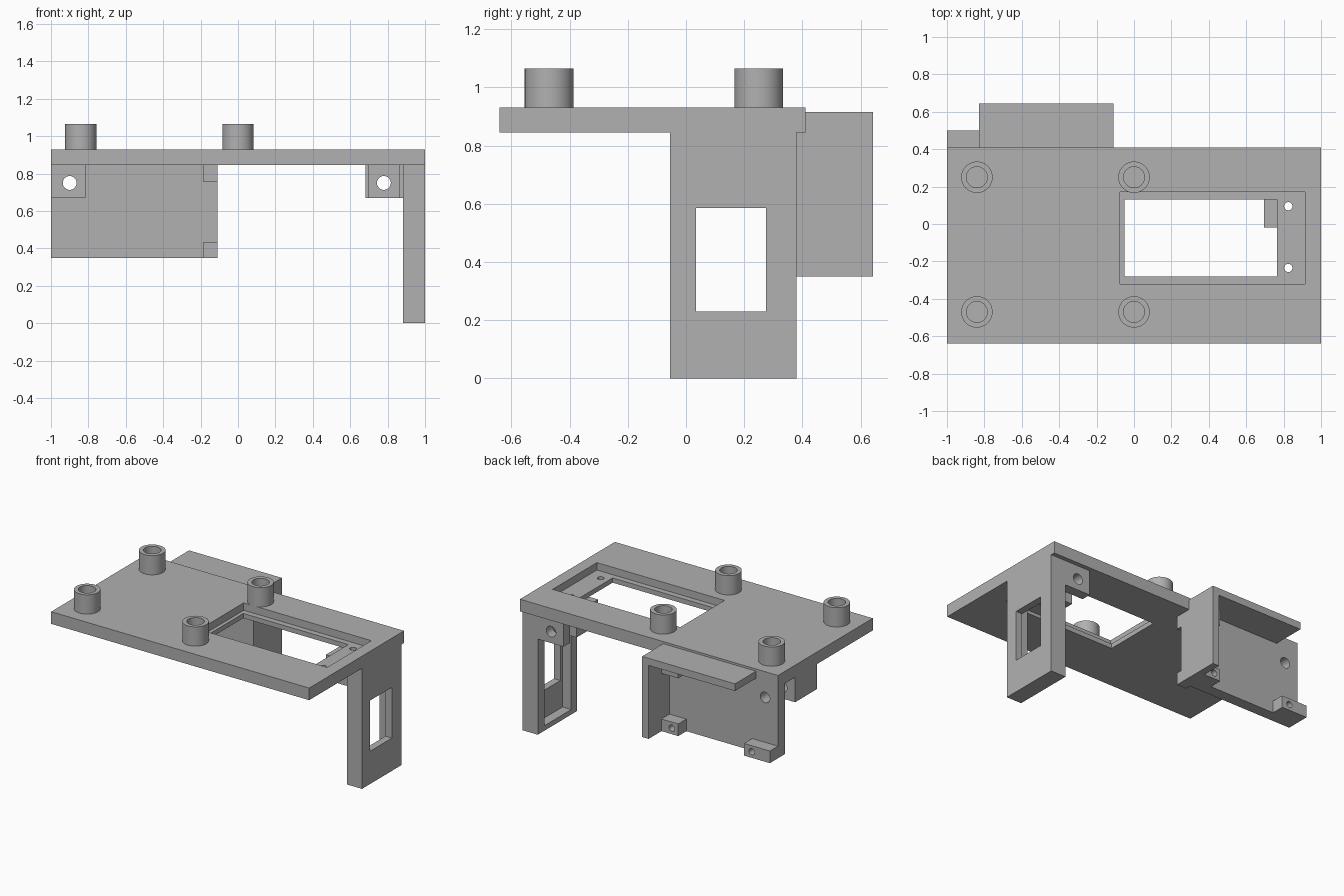
import bpy
import bmesh
from math import radians
from mathutils import Matrix, Vector

cube = bpy.data.objects.get("Cube")
if cube:
    bpy.data.objects.remove(cube, do_unlink=True)

grey = bpy.data.materials.new("plain grey")
grey.use_nodes = True
shade = (0.44, 0.44, 0.44, 1)
grey.diffuse_color = shade
grey.node_tree.nodes["Principled BSDF"].inputs["Base Color"].default_value = shade


def make(name, bm):
    mesh = bpy.data.meshes.new(name)
    bm.to_mesh(mesh)
    bm.free()
    mesh.materials.append(grey)
    obj = bpy.data.objects.new(name, mesh)
    bpy.context.collection.objects.link(obj)
    return obj


def box(name, x, y, z):
    """Box from three (low, high) ranges."""
    bm = bmesh.new()
    size = [b - a for a, b in (x, y, z)]
    mid = Vector([(a + b) / 2 for a, b in (x, y, z)])
    bmesh.ops.create_cube(bm, matrix=Matrix.Translation(mid) @ Matrix.Diagonal(size + [1]))
    return make(name, bm)


def rod(name, centre, radius, length, along_y=False):
    bm = bmesh.new()
    turn = Matrix.Rotation(radians(90), 4, "X") if along_y else Matrix()
    bmesh.ops.create_cone(bm, cap_ends=True, segments=40, radius1=radius, radius2=radius,
                          depth=length, matrix=Matrix.Translation(centre) @ turn)
    return make(name, bm)


def cut(obj, *cutters):
    for cutter in cutters:
        mod = obj.modifiers.new("cut", "BOOLEAN")
        mod.operation = "DIFFERENCE"
        mod.solver = "EXACT"
        mod.object = cutter
        cutter.hide_render = True
        cutter.hide_set(True)
        cutter.display_type = "WIRE"


def apply_cuts():
    """Bake the cuts, then delete the cutters."""
    deps = bpy.context.evaluated_depsgraph_get()
    cutters = set()
    baked = []
    for obj in bpy.context.collection.objects:
        if obj.modifiers:
            baked.append((obj, bpy.data.meshes.new_from_object(obj.evaluated_get(deps))))
            cutters.update(m.object for m in obj.modifiers)
    for obj, mesh in baked:
        obj.modifiers.clear()
        obj.data = mesh
    for cutter in cutters:
        bpy.data.objects.remove(cutter, do_unlink=True)


UNDER, TOP = 0.845, 0.93
BASE = 0.35

# Top plate with a stepped window and two screw holes
plate = box("top_plate", (-1, 1), (-0.64, 0.41), (UNDER, TOP))
screws = [rod("screw_cutter", (0.825, y, 0.8), 0.022, 0.5) for y in (0.095, -0.235)]
cut(plate,
    box("recess_cutter", (-0.075, 0.915), (-0.32, 0.17), (0.878, 1)),
    box("window_cutter", (-0.05, 0.765), (-0.28, 0.13), (0.8, 1)),
    *screws)

# Hollow standoffs
for x in (-0.84, 0):
    for y in (-0.47, 0.25):
        post = rod("standoff", (x, y, 0.995), 0.084, 0.14)
        cut(post, rod("bore_cutter", (x, y, 1.03), 0.056, 0.2))

# Side leg with a window recessed from the inside
leg = box("side_leg", (0.883, 1), (-0.055, 0.38), (0, UNDER))
cut(leg,
    box("leg_recess_cutter", (0.8, 0.95), (0.01, 0.305), (0.035, 0.78)),
    box("leg_window_cutter", (0.8, 1.1), (0.035, 0.275), (0.23, 0.585)))

# Mounting blocks and tab below the plate, bored front to back
right_bore = rod("right_bore_cutter", (0.78, 0.2, 0.75), 0.037, 1, True)
left_bore = rod("left_bore_cutter", (-0.9, 0.2, 0.75), 0.037, 1, True)
tab = box("leg_tab", (0.683, 0.883), (0.31, 0.38), (0.67, UNDER))
right_block = box("right_block", (0.695, 0.865), (-0.02, 0.22), (0.67, UNDER))
left_block = box("left_block", (-1, -0.815), (-0.02, 0.22), (0.67, UNDER))
cut(tab, right_bore)
cut(right_block, right_bore, screws[0])
cut(left_block, left_bore)

# Rear housing: panel, end wall and roof
panel = box("rear_panel", (-1, -0.16), (0.33, 0.41), (BASE, UNDER))
cut(panel, left_bore)
box("housing_wall", (-0.16, -0.11), (0.33, 0.643), (BASE, 0.915))
box("housing_roof", (-0.83, -0.16), (0.41, 0.643), (0.865, 0.915))

# Corner pads on the front of the panel, lugs with blind holes behind it
for low, high in ((BASE, 0.435), (0.755, UNDER)):
    box("corner_pad", (-0.185, -0.11), (0.29, 0.33), (low, high))
lugs = (("lower_lug", -0.29, -0.16, BASE, 0.435),
        ("upper_lug", -0.29, -0.16, 0.755, 0.865),
        ("end_lug", -1, -0.8, BASE, 0.435))
for name, x1, x2, z1, z2 in lugs:
    lug = box(name, (x1, x2), (0.41, 0.5), (z1, z2))
    hole_x = -0.86 if name == "end_lug" else -0.24
    cut(lug, rod("lug_cutter", (hole_x, 0.5, (z1 + z2) / 2), 0.022, 0.14, True))

apply_cuts()

# Smooth round walls, keep edges sharp
bpy.ops.object.select_all(action="DESELECT")
for obj in bpy.context.collection.objects:
    if obj.type == "MESH" and grey.name in obj.data.materials:
        obj.select_set(True)
        bpy.context.view_layer.objects.active = obj
bpy.ops.object.shade_smooth_by_angle(angle=radians(30))
